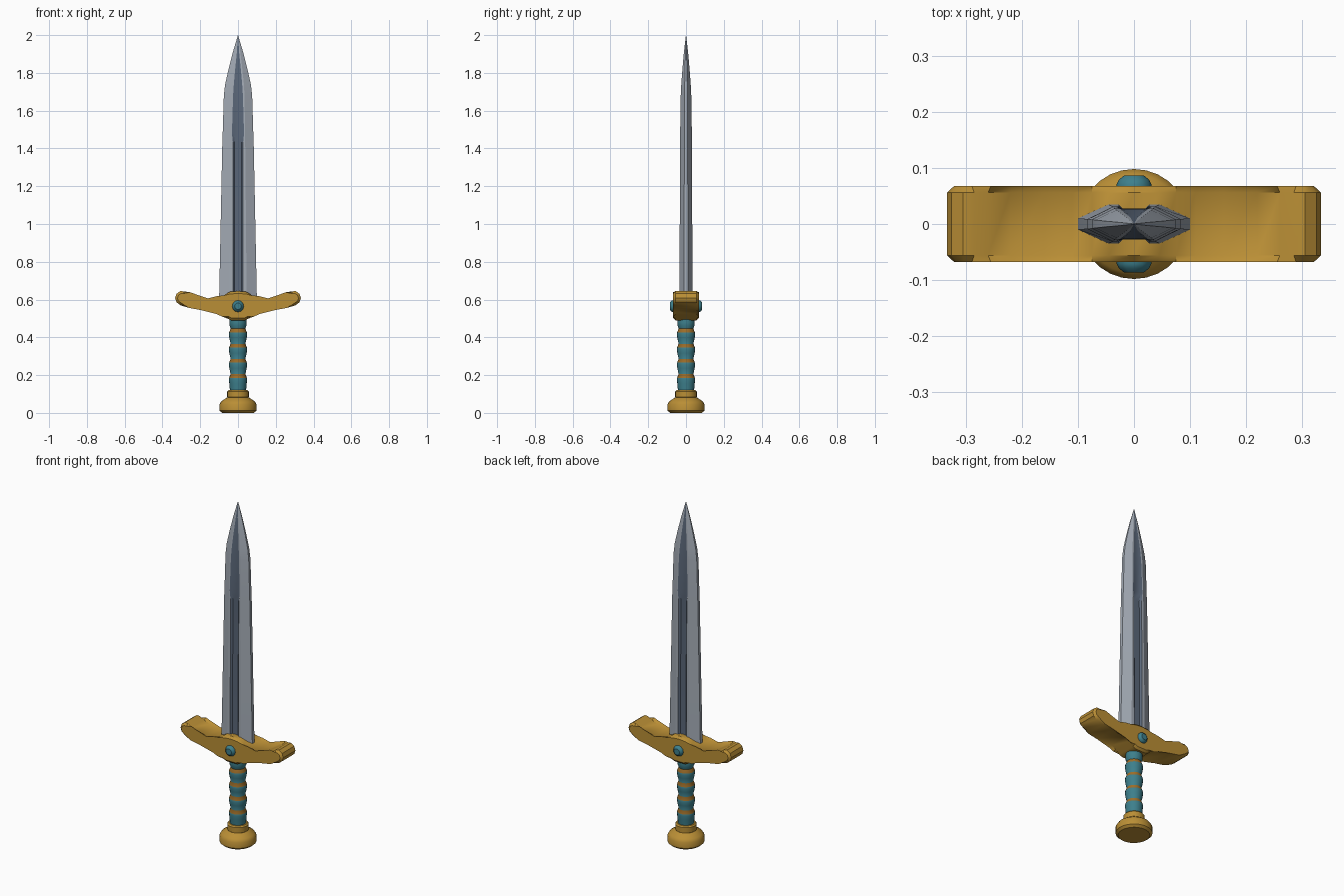
import bpy, bmesh, math

if "Cube" in bpy.data.objects:
    bpy.data.objects.remove(bpy.data.objects["Cube"])


def mat(name, rgb):
    m = bpy.data.materials.new(name)
    lin = [c / 12.92 if c <= 0.04045 else ((c + 0.055) / 1.055) ** 2.4 for c in rgb]
    m.diffuse_color = (*lin, 1)
    m.use_nodes = True
    m.node_tree.nodes["Principled BSDF"].inputs["Base Color"].default_value = m.diffuse_color
    return m


steel = mat("steel", (0.64, 0.67, 0.71))
slate = mat("slate", (0.36, 0.41, 0.48))
gold = mat("gold", (0.73, 0.56, 0.21))
teal = mat("teal", (0.24, 0.50, 0.55))
bronze = mat("bronze", (0.62, 0.43, 0.16))


def finish(name, bm, mats, angle=35):
    bmesh.ops.remove_doubles(bm, verts=bm.verts, dist=0.0002)
    bmesh.ops.recalc_face_normals(bm, faces=bm.faces)
    me = bpy.data.meshes.new(name)
    bm.to_mesh(me)
    bm.free()
    for m in mats:
        me.materials.append(m)
    ob = bpy.data.objects.new(name, me)
    bpy.context.collection.objects.link(ob)
    bpy.ops.object.select_all(action='DESELECT')
    ob.select_set(True)
    bpy.context.view_layer.objects.active = ob
    bpy.ops.object.shade_smooth_by_angle(angle=math.radians(angle))
    return ob


def loft(bm, rings, rule=lambda i, j: 0):
    """Skin closed rings and cap both ends; rule(ring, segment) picks the material."""
    vs = [[bm.verts.new(p) for p in r] for r in rings]
    n = len(vs[0])
    for i in range(len(vs) - 1):
        for j in range(n):
            k = (j + 1) % n
            f = bm.faces.new((vs[i][j], vs[i][k], vs[i + 1][k], vs[i + 1][j]))
            f.material_index = rule(i, j)
    bm.faces.new(vs[0][::-1])
    bm.faces.new(vs[-1])


def lathe(name, profile, mats, n=24, rule=lambda i, j: 0, angle=35):
    bm = bmesh.new()
    loft(bm, [[(r * math.cos(2 * math.pi * j / n), r * math.sin(2 * math.pi * j / n), z)
               for j in range(n)] for r, z in profile], rule)
    return finish(name, bm, mats, angle)


# Blade: z, half width, half thickness, edge half thickness, fuller half width, fuller depth
stations = [
    (0.600, 0.100, 0.035, 0.010, 0.027, 0.010),
    (1.430, 0.083, 0.031, 0.009, 0.027, 0.009),
    (1.480, 0.081, 0.031, 0.009, 0.032, 0.003),
    (1.680, 0.075, 0.028, 0.008, 0.026, 0.002),
    (1.740, 0.068, 0.025, 0.007, 0.022, 0.002),
    (1.820, 0.050, 0.019, 0.005, 0.015, 0.001),
    (1.910, 0.027, 0.011, 0.003, 0.006, 0.000),
    (2.000, 0.0004, 0.0004, 0.0002, 0.0002, 0.000),
]
rings = []
for z, w, t, e, s, d in stations:
    q = [(w, e), (max(0.46 * w, s * 1.05), t), (s, t), (s * 0.66, t - d)]
    ring = q + [(-x, y) for x, y in q[::-1]]
    ring += [(-x, -y) for x, y in q] + [(x, -y) for x, y in q[::-1]]
    rings.append([(x, y, z) for x, y in ring])
bm = bmesh.new()
loft(bm, rings, lambda i, j: 1 if j in (2, 3, 4, 10, 11, 12) else 0)
finish("blade", bm, [steel, slate], 20)

# Crossguard: mirrored outline, extruded in depth, chamfered rims
half = [(0.0, 0.645), (0.045, 0.641), (0.075, 0.622), (0.11, 0.606), (0.16, 0.606),
        (0.22, 0.614), (0.26, 0.628), (0.285, 0.643), (0.305, 0.645), (0.325, 0.631),
        (0.333, 0.608), (0.326, 0.586), (0.305, 0.570), (0.26, 0.556), (0.20, 0.545),
        (0.11, 0.535), (0.08, 0.521), (0.055, 0.499), (0.035, 0.490)]
outline = half + [(-x, z) for x, z in half[:0:-1]]
bm = bmesh.new()
loft(bm, [[(x, y, z) for x, z in outline] for y in (-0.068, 0.068)])
rims = [e for e in bm.edges if abs(e.verts[0].co.y - e.verts[1].co.y) < 1e-5]
bmesh.ops.bevel(bm, geom=rims, offset=0.012, segments=1, affect='EDGES', profile=0.5)
finish("crossguard", bm, [gold])

# Gems set in the front and back of the guard
for side, name in ((-1, "front_gem"), (1, "back_gem")):
    bm = bmesh.new()
    dome = [(0.031, 0.060), (0.031, 0.071), (0.027, 0.079), (0.018, 0.086)]
    loft(bm, [[(r * math.cos(math.pi * j / 6), side * y, 0.565 + r * math.sin(math.pi * j / 6))
               for j in range(12)] for r, y in dome])
    finish(name, bm, [teal])

# Grip: swelling wraps, each with a sloped bronze band above it
profile, bands = [(0.042, 0.11)], set()
for k in range(4):
    z = 0.186 + 0.08 * k
    profile += [(0.046, z - 0.030), (0.048, z - 0.010), (0.047, z)]
    bands.add(len(profile) - 1)
    profile += [(0.039, z + 0.020)]
profile += [(0.045, 0.463), (0.046, 0.478), (0.043, 0.51)]
lathe("grip", profile, [teal, bronze], 20, lambda i, j: int(i in bands))

# Pommel with its collar
lathe("pommel", [(0.084, 0.0), (0.098, 0.012), (0.098, 0.046), (0.088, 0.062),
                 (0.060, 0.080), (0.052, 0.084)], [gold], 28)
lathe("pommel_collar", [(0.050, 0.075), (0.057, 0.083), (0.057, 0.114), (0.050, 0.121)],
      [gold], 24)
